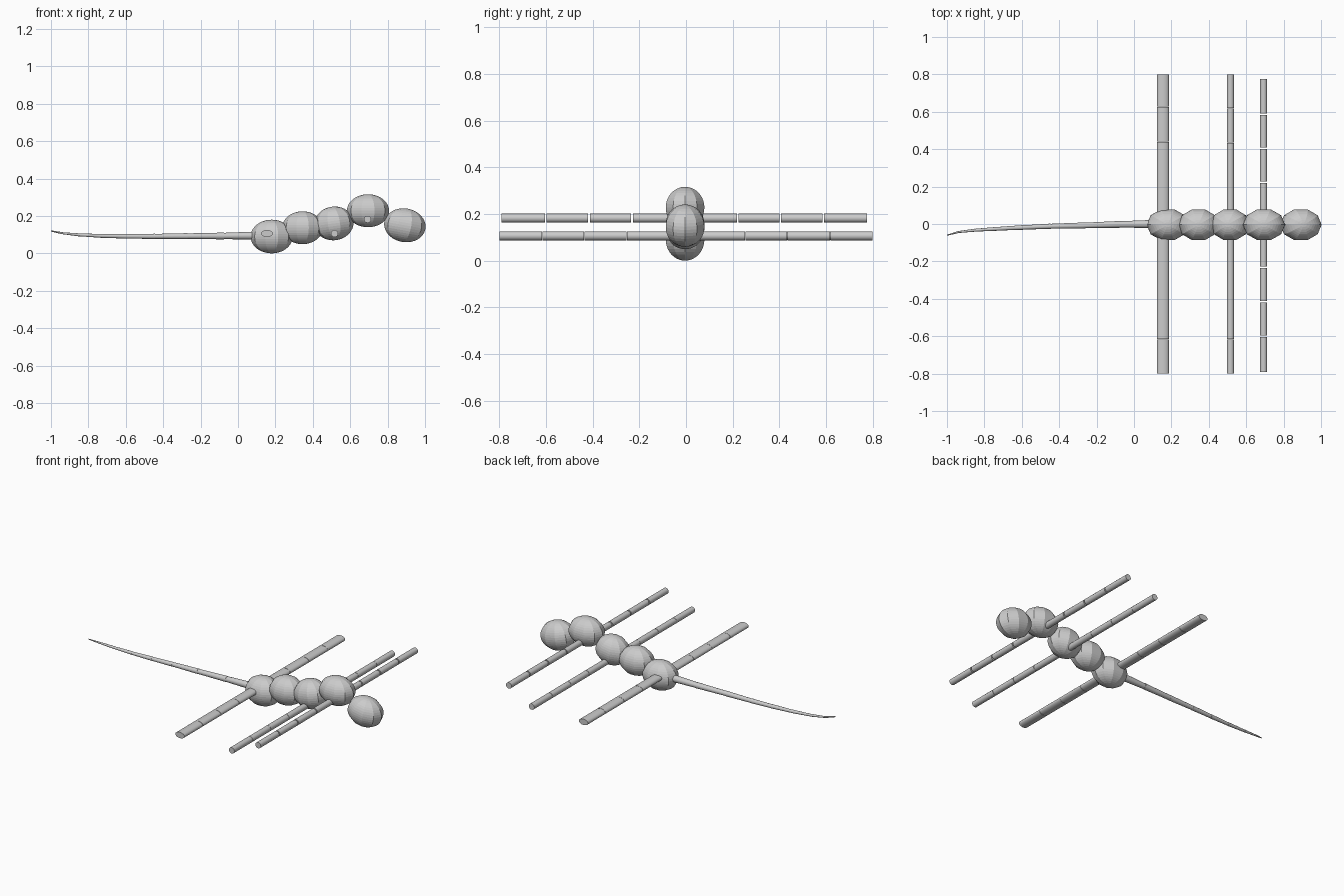
import bpy, bmesh, math
from mathutils import Matrix, Vector

if "Cube" in bpy.data.objects:
    bpy.data.objects.remove(bpy.data.objects["Cube"])


def finish(name, bm, smooth_angle=None):
    me = bpy.data.meshes.new(name)
    bm.to_mesh(me)
    bm.free()
    ob = bpy.data.objects.new(name, me)
    bpy.context.collection.objects.link(ob)
    if smooth_angle:
        bpy.ops.object.select_all(action='DESELECT')
        ob.select_set(True)
        bpy.context.view_layer.objects.active = ob
        bpy.ops.object.shade_smooth_by_angle(angle=math.radians(smooth_angle))
    return ob


def ball(name, x, z, rx, rz, tilt=0):
    # ten-sided ball with flat facets facing +-x and corners on +-y
    bm = bmesh.new()
    mat = (Matrix.Translation((x, -0.004, z)) @ Matrix.Rotation(math.radians(tilt), 4, 'Y')
           @ Matrix.Diagonal((rx / math.cos(math.radians(18)), 0.087, rz, 1))
           @ Matrix.Rotation(math.radians(90), 4, 'Z'))
    bmesh.ops.create_uvsphere(bm, u_segments=10, v_segments=20, radius=1, matrix=mat)
    finish(name, bm)


def rod(bm, a, b, r1, r2, flat=1.0):
    # capped cone from a to b; flat squashes the section in z
    a, b = Vector(a), Vector(b)
    d = b - a
    rot = d.to_track_quat('Z', 'Y').to_matrix().to_4x4()
    mid = (a + b) / 2
    squash = Matrix.Diagonal((1, 1, flat, 1))
    mat = Matrix.Translation(mid) @ squash @ rot
    bmesh.ops.create_cone(bm, cap_ends=True, segments=20, radius1=r1, radius2=r2,
                          depth=d.length, matrix=mat)


# body balls, from rear to head
ball("rear_body", 0.18, 0.09, 0.107, 0.09)
ball("middle_body", 0.345, 0.137, 0.103, 0.088)
ball("front_body", 0.513, 0.16, 0.1, 0.09, -8)
ball("shoulder_body", 0.695, 0.228, 0.107, 0.088)
ball("head", 0.892, 0.15, 0.106, 0.09, 10)

# legs: (name, x, z, radius, z squash, joints on +y, joints on -y, gap at joints)
legs = [
    ("rear_leg", 0.155, 0.106, 0.032, 0.58,
     (0.05, 0.255, 0.44, 0.627, 0.8), (-0.05, -0.255, -0.437, -0.618, -0.8), 0.002),
    ("middle_leg", 0.516, 0.106, 0.019, 1.0,
     (0.03, 0.255, 0.435, 0.62, 0.8), (-0.03, -0.255, -0.437, -0.618, -0.8), 0.002),
    ("front_leg", 0.693, 0.182, 0.019, 1.0,
     (0.03, 0.226, 0.408, 0.592, 0.775), (-0.03, -0.235, -0.42, -0.605, -0.79), 0.008),
]
for name, x, z, r, flat, left, right, gap in legs:
    for side, joints in (("left", left), ("right", right)):
        bm = bmesh.new()
        s = 1 if side == "left" else -1
        for i in range(len(joints) - 1):
            end = joints[i + 1] - (s * gap if i < len(joints) - 2 else 0)
            rod(bm, (x, joints[i], z), (x, end, z), r, r, flat)
        finish(f"{name}_{side}", bm, 40)

# tail: tapering pieces, each slightly thicker at its front end
path = [(0.11, 0, 0.095, 0.022), (-0.075, -0.002, 0.093, 0.018), (-0.27, -0.008, 0.092, 0.016),
        (-0.445, -0.012, 0.091, 0.014), (-0.585, -0.018, 0.091, 0.0125),
        (-0.72, -0.025, 0.093, 0.0105), (-0.85, -0.033, 0.099, 0.008),
        (-0.94, -0.043, 0.108, 0.0055), (-1.0, -0.06, 0.12, 0.003)]
bm = bmesh.new()
for p, q in zip(path, path[1:]):
    rod(bm, p[:3], q[:3], p[3], q[3] * 0.93)
finish("tail", bm, 40)
